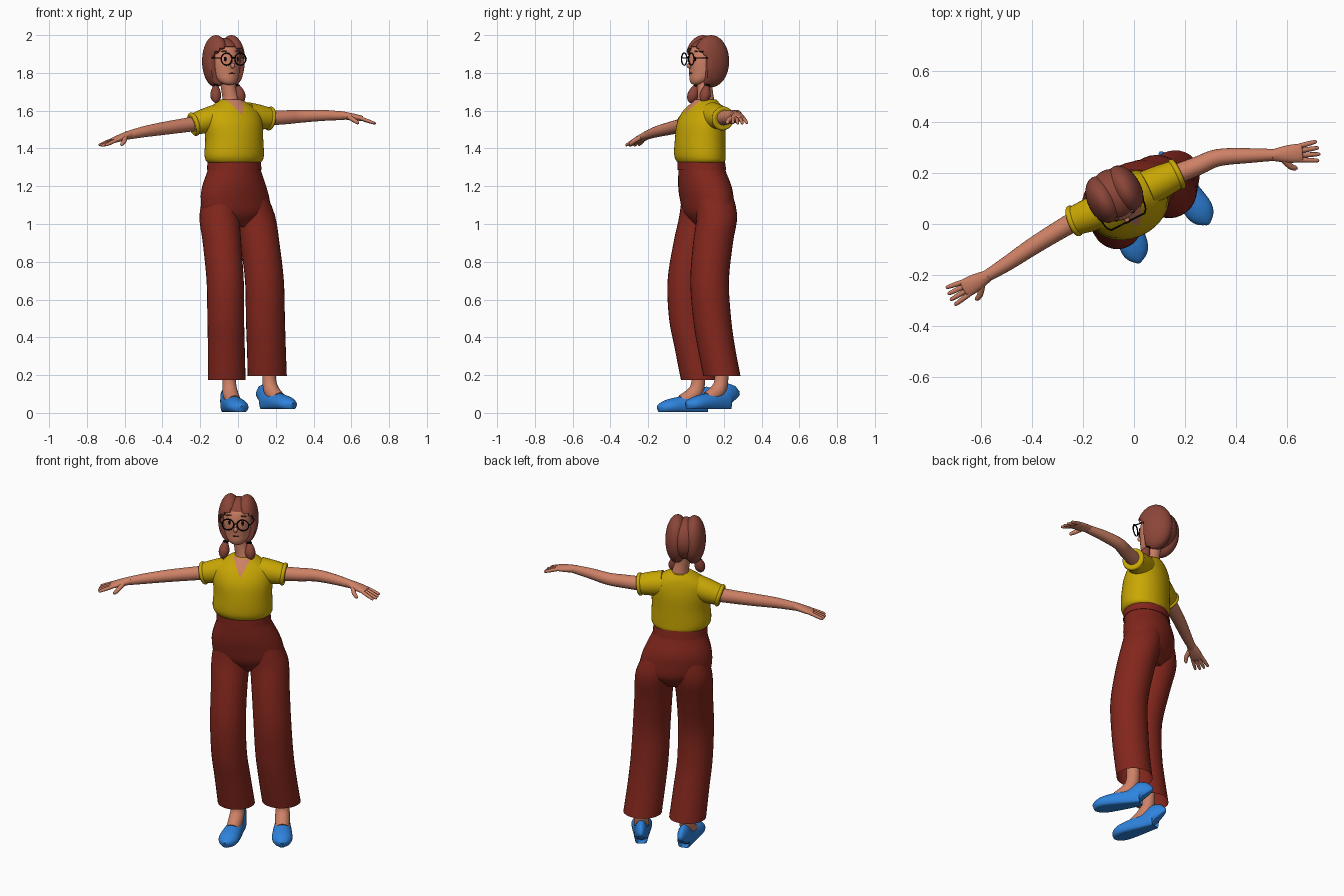
import bpy, bmesh, math
from mathutils import Vector, Matrix

if "Cube" in bpy.data.objects:
    bpy.data.objects.remove(bpy.data.objects["Cube"])

YAW = math.radians(27)
U = Vector((math.cos(YAW), math.sin(YAW), 0))      # wearer's left
V = Vector((-math.sin(YAW), math.cos(YAW), 0))     # wearer's back
Z = Vector((0, 0, 1))
HEAD = Vector((-.075, .11, 0))
made = []


def material(name, r, g, b):
    m = bpy.data.materials.new(name)
    col = tuple((c / 255) ** 2.2 for c in (r, g, b)) + (1,)
    m.diffuse_color = col
    m.use_nodes = True
    bsdf = m.node_tree.nodes["Principled BSDF"]
    bsdf.inputs["Base Color"].default_value = col
    bsdf.inputs["Roughness"].default_value = .7
    return m


SKIN = material("skin", 205, 128, 102)
HAIR = material("auburn hair", 138, 71, 59)
SHIRT = material("mustard shirt", 200, 166, 12)
TROUSERS = material("brick trousers", 130, 43, 34)
BLUE = material("blue shoes", 50, 130, 220)
BLACK = material("black", 14, 12, 12)
LIPS = material("lips", 110, 45, 40)


def finish(name, bm, *mats):
    bmesh.ops.recalc_face_normals(bm, faces=bm.faces)
    me = bpy.data.meshes.new(name)
    bm.to_mesh(me)
    bm.free()
    for m in mats:
        me.materials.append(m)
    ob = bpy.data.objects.new(name, me)
    bpy.context.collection.objects.link(ob)
    made.append(ob)
    return ob


def spline(rows, steps):
    """Smooth curve through rows of numbers."""
    out = []
    for i in range(len(rows) - 1):
        p = [rows[max(i - 1, 0)], rows[i], rows[i + 1], rows[min(i + 2, len(rows) - 1)]]
        for k in range(steps):
            t = k / steps
            out.append([b + .5 * t * (c - a + t * (2*a - 5*b + 4*c - d + t * (3*(b - c) + d - a)))
                        for a, b, c, d in zip(*p)])
    return out + [list(rows[-1])]


def loft_mesh(rows, tube=False, seg=28, cap=True, floor=None):
    """Skin over ellipses given as x, y, z, half width, half depth."""
    rows = spline(rows, 4)
    pts = [Vector(r[:3]) for r in rows]
    bm = bmesh.new()
    rings = []
    side, other = U, V
    for i, r in enumerate(rows):
        if tube:
            tan = (pts[min(i + 1, len(pts) - 1)] - pts[max(i - 1, 0)]).normalized()
            if i == 0:
                side = tan.cross(Z if abs(tan.z) < .9 else V)
            side = (side - tan * side.dot(tan)).normalized()
            other = tan.cross(side)
        ring = []
        for j in range(seg):
            a = 2 * math.pi * j / seg
            p = pts[i] + side * r[3] * math.cos(a) + other * r[4] * math.sin(a)
            if floor is not None:
                p.z = max(p.z, floor)
            ring.append(bm.verts.new(p))
        rings.append(ring)
    for a, b in zip(rings, rings[1:]):
        for j in range(seg):
            k = (j + 1) % seg
            bm.faces.new((a[j], a[k], b[k], b[j]))
    if cap:
        bm.faces.new(rings[0])
        bm.faces.new(rings[-1])
    return bm


def loft(name, rows, mat, **kw):
    return finish(name, loft_mesh(rows, **kw), mat)


def tube(name, rows, mat, seg=14, **kw):
    return loft(name, [(*r, r[-1]) if len(r) == 4 else r for r in rows], mat, tube=True, seg=seg, **kw)


def on_head(u, v, z):
    return HEAD + U * u + V * v + Z * z


def ball(name, u, v, z, size, mat, shape=None):
    """Ellipsoid in the head's frame, optionally reshaped point by point."""
    bm = bmesh.new()
    bmesh.ops.create_uvsphere(bm, u_segments=32, v_segments=24, radius=1)
    for vert in bm.verts:
        p = Vector((u, v, z)) + Matrix.Diagonal(size) @ vert.co
        vert.co = on_head(*(shape(p) if shape else p))
    return finish(name, bm, mat)


def ring(name, loc, rot, major, minor, mat):
    bpy.ops.mesh.primitive_torus_add(location=loc, rotation=rot, major_radius=major,
                                     minor_radius=minor, major_segments=32, minor_segments=10)
    ob = bpy.context.object
    ob.name = name
    ob.data.materials.append(mat)
    made.append(ob)


# Trousers: hips, waistband and two wide legs
loft("hips", [(-.005, .12, .985, .07, .06), (-.005, .12, 1.05, .185, .11), (-.015, .11, 1.13, .195, .125),
              (-.02, .1, 1.2, .179, .13), (-.02, .085, 1.28, .148, .12), (-.02, .08, 1.33, .14, .115)], TROUSERS)
loft("waistband", [(-.02, .084, 1.285, .15, .124), (-.02, .08, 1.34, .145, .12)], TROUSERS)
loft("right_trouser_leg", [
    (-.075, .08, 1.2, .09, .1), (-.097, .075, 1.05, .106, .11), (-.085, .04, .9, .1, .108),
    (-.068, .002, .7, .098, .1), (-.065, .008, .5, .097, .098), (-.062, .035, .35, .098, .096),
    (-.06, .07, .175, .101, .096)], TROUSERS, cap=False)
loft("left_trouser_leg", [
    (.04, .135, 1.2, .09, .1), (.088, .163, 1.05, .106, .108), (.115, .143, .9, .104, .106),
    (.14, .125, .7, .103, .102), (.145, .138, .5, .104, .1), (.15, .16, .35, .104, .098),
    (.155, .19, .195, .105, .097)], TROUSERS, cap=False)

# Feet and slip-on shoes, measured from heel towards toe
for side, heel, turn, lift in (("right", (-.065, .125), 17, .004), ("left", (.13, .24), 34, .02)):
    d = Vector((math.sin(math.radians(turn)), -math.cos(math.radians(turn)), 0))
    base = Vector((*heel, lift))
    rows = [(0, .018, .1), (.018, .036, .135), (.08, .043, .1), (.15, .052, .085),
            (.22, .056, .07), (.262, .042, .052), (.285, .012, .034)]
    tube(side + "_shoe", [(*(base + d * t + Z * h * .4), w, h * .6) for t, w, h in rows],
         BLUE, seg=28, floor=lift)
    rows = [(.062, .26, .036), (.064, .15, .037), (.088, .095, .041), (.15, .055, .038)]
    tube(side + "_foot", [(*(base + d * t + Z * h), r) for t, h, r in rows], SKIN, seg=20)

# Shirt with an open V neck cut into its front
bm = loft_mesh([
    (-.02, .08, 1.32, .135, .11), (-.02, .078, 1.335, .156, .122), (-.02, .073, 1.37, .164, .128),
    (-.02, .075, 1.45, .16, .126), (-.025, .08, 1.53, .163, .119), (-.03, .09, 1.59, .15, .1),
    (-.033, .1, 1.63, .105, .078), (-.035, .105, 1.658, .058, .056)], seg=48)
tip, slope = Vector((-.03, .09, 1.575)), 1.7
for s in (-1, 1):
    bmesh.ops.bisect_plane(bm, geom=bm.verts[:] + bm.edges[:] + bm.faces[:],
                           plane_co=tip, plane_no=Z - U * s * slope)
for f in bm.faces:
    p = f.calc_center_median() - tip
    f.material_index = int(p.dot(V) < 0 and p.z > slope * abs(p.dot(U)))
finish("shirt", bm, SHIRT, SKIN)

# Sleeves with rolled cuffs
for side, a, b in (("right", (-.11, .06, 1.565), (-.245, .008, 1.525)),
                   ("left", (.05, .14, 1.575), (.178, .2, 1.557))):
    a, b = Vector(a), Vector(b)
    tube(side + "_sleeve", [(*a, .07), (*a.lerp(b, .5), .065), (*b, .055)], SHIRT, seg=28)
    ring(side + "_cuff", b.lerp(a, .08), (b - a).to_track_quat('Z', 'Y').to_euler(), .052, .012, SHIRT)

# Arms
tube("right_arm", [(-.2, .03, 1.535, .04), (-.3, -.028, 1.52, .037), (-.4, -.09, 1.505, .034),
                   (-.5, -.157, 1.488, .029), (-.59, -.212, 1.468, .022)], SKIN, seg=20)
tube("left_arm", [(.14, .185, 1.56, .04), (.25, .228, 1.565, .037), (.33, .26, 1.57, .034),
                  (.45, .268, 1.575, .029), (.565, .271, 1.573, .022)], SKIN, seg=20)


# Hands: flat palm, four spread fingers and a thumb
def hand(side, wrist, knuckle, end):
    w, k, e = Vector(wrist), Vector(knuckle), Vector(end)
    d = (k - w).normalized()
    across = d.cross(Z).normalized()
    if across.y > 0:
        across.negate()
    tube(side + "_palm", [(*(w - d * .02), .022, .021), (*w.lerp(k, .45), .034, .019),
                          (*k, .036, .014), (*(k + d * .008), .028, .009)], SKIN, seg=18)
    for i in range(4):
        s = (i - 1.5) / 1.5
        reach = 1 - .12 * abs(s - .2)
        tip = k.lerp(e, reach) + across * s * .038
        start = k + across * s * .026 - d * .01
        tube(f"{side}_finger_{i + 1}", [(*start, .01), (*start.lerp(tip, .55), .0095),
                                        (*start.lerp(tip, .93), .007), (*tip, .002)], SKIN, seg=10)
    root = w + d * .02 + across * .015
    tip = w + d * .075 + across * .062 - Z * .03
    tube(side + "_thumb", [(*root, .013), (*(root.lerp(tip, .55) + across * .008), .012),
                           (*root.lerp(tip, .92), .009), (*tip, .003)], SKIN, seg=10)


hand("right", (-.585, -.21, 1.47), (-.66, -.252, 1.443), (-.728, -.288, 1.413))
hand("left", (.56, .271, 1.574), (.652, .278, 1.56), (.73, .287, 1.53))

# Neck and face
loft("neck", [(-.035, .105, 1.62, .055, .053), (-.038, .104, 1.665, .045, .044),
              (-.05, .1, 1.72, .04, .041), (-.06, .1, 1.8, .042, .045)], SKIN)
face = [(-.062, 1.737, .012, .012), (-.056, 1.744, .035, .032), (-.036, 1.765, .058, .06),
        (-.015, 1.8, .073, .082), (-.005, 1.86, .082, .095), (0, 1.91, .081, .092),
        (0, 1.94, .065, .078), (0, 1.955, .04, .05)]
loft("face", [(*on_head(0, v, z), a, b) for v, z, a, b in face], SKIN, seg=36)
ball("nose", 0, -.102, 1.838, (.011, .017, .015), SKIN)
ball("mouth", 0, -.096, 1.797, (.019, .004, .004), LIPS)


# Hair: skull cap and two lobes, opened around the face
def frame_face(p):
    hairline = 1.93 - 5 * p.x * p.x
    t = min(max((p.z - hairline) / .015, 0), 1)
    p.y = max(p.y, -.042 - .08 * t)
    return p


ball("hair_cap", 0, 0, 1.868, (.092, .109, .117), HAIR, frame_face)
for side, s in (("right", -1), ("left", 1)):
    ball(side + "_hair_lobe", s * .046, .002, 1.862, (.064, .103, .138), HAIR, frame_face)
    tube(side + "_pigtail", [(*on_head(s * u, v, z), r) for u, v, z, r in (
        (.064, -.03, 1.735, .01), (.068, -.038, 1.71, .023), (.072, -.047, 1.68, .029),
        (.075, -.056, 1.655, .02), (.076, -.06, 1.64, .003))], HAIR, seg=18)
    ball(side + "_hair_tie", s * .064, -.03, 1.732, (.016, .016, .009), BLACK)
    # Eyes, brows and round glasses
    ball(side + "_eye", s * .036, -.088, 1.873, (.008, .005, .012), BLACK)
    ball(side + "_eyebrow", s * .038, -.083, 1.914, (.02, .005, .004), HAIR)
    ring(side + "_glasses_rim", on_head(s * .041, -.113, 1.873), (math.pi / 2, 0, YAW), .032, .0035, BLACK)
    tube(side + "_glasses_temple", [(*on_head(s * u, v, 1.878), .003) for u, v in
                                    ((.073, -.113), (.088, -.09), (.095, -.02))], BLACK, seg=8)
tube("glasses_bridge", [(*on_head(u, -.115, 1.88), .003) for u in (-.01, .01)], BLACK, seg=8)

# Smooth shading with crisp hems and edges
bpy.ops.object.select_all(action='DESELECT')
for ob in made:
    ob.select_set(True)
bpy.context.view_layer.objects.active = made[0]
bpy.ops.object.shade_smooth_by_angle(angle=math.radians(45))
